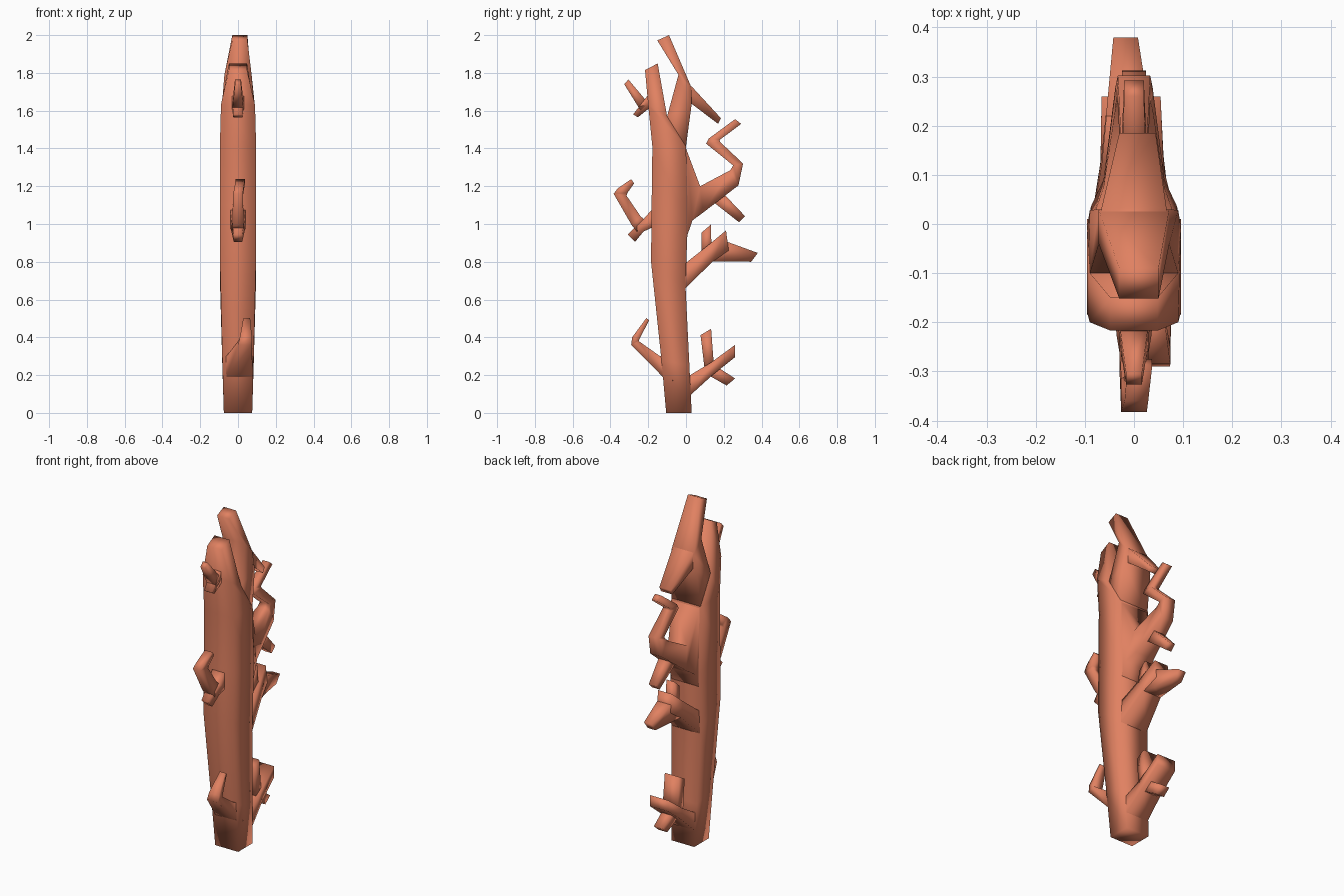
import bpy, bmesh
from mathutils import Vector

bark = bpy.data.materials.new("bark")
bark.diffuse_color = (0.75, 0.22, 0.12, 1)

BOX = [(1, 1), (-1, 1), (-1, -1), (1, -1)]


def limb(name, sections):
    """Loft a four-sided limb through sections (y1, z1, y2, z2, half width in x, centre x)."""
    bm = bmesh.new()
    rings = []
    for y1, z1, y2, z2, w, cx in sections:
        a, b = Vector((cx, y1, z1)), Vector((cx, y2, z2))
        mid, half = (a + b) / 2, (b - a) / 2
        rings.append([bm.verts.new(mid + half * u + Vector((w * v, 0, 0))) for u, v in BOX])
    for r, s in zip(rings, rings[1:]):
        for i in range(4):
            j = (i + 1) % 4
            bm.faces.new((r[i], r[j], s[j], s[i]))
    bm.faces.new(rings[0])
    bm.faces.new(rings[-1])
    bmesh.ops.recalc_face_normals(bm, faces=bm.faces)
    for f in bm.faces:
        f.smooth = True
    me = bpy.data.meshes.new(name)
    bm.to_mesh(me)
    bm.free()
    me.materials.append(bark)
    ob = bpy.data.objects.new(name, me)
    bpy.context.collection.objects.link(ob)


# Trunk running up into the front fork, and the back fork with its spur
limb("trunk", [(-.105, 0, .03, 0, .075, 0), (-.13, .28, .018, .25, .083, 0),
               (-.185, .8, -.003, .68, .095, 0), (-.182, 1.1, .01, 1.02, .096, 0),
               (-.178, 1.41, 0, 1.41, .096, 0), (-.2, 1.63, -.1, 1.57, .09, 0),
               (-.217, 1.815, -.15, 1.85, .048, 0)])
limb("back_fork", [(-.14, 1.38, -.003, 1.39, .095, 0), (-.1, 1.57, .028, 1.62, .09, 0),
                   (-.04, 1.79, .03, 1.72, .072, 0), (-.152, 1.972, -.09, 2, .04, .01)])
limb("back_fork_spur", [(-.05, 1.62, -.04, 1.78, .07, 0), (.025, 1.64, .033, 1.725, .066, 0),
                        (.17, 1.53, .185, 1.56, .037, .007)])

# Front twigs
limb("front_top_stub", [(-.16, 1.64, -.18, 1.71, .035, 0), (-.255, 1.565, -.28, 1.58, .025, 0)])
limb("front_top_twig", [(-.2, 1.64, -.24, 1.6, .03, 0),
                        (-.305, 1.765, -.327, 1.74, .016, 0)])
limb("front_middle_stub", [(-.16, 1.1, -.16, .99, .042, 0), (-.23, 1.02, -.225, .96, .035, 0),
                           (-.308, .945, -.27, .905, .022, 0)])
limb("front_middle_twig", [(-.2, 1.01, -.26, .96, .03, 0), (-.24, 1.04, -.288, .995, .03, 0),
                           (-.315, 1.15, -.383, 1.16, .026, 0), (-.31, 1.165, -.36, 1.19, .024, .005),
                           (-.275, 1.215, -.29, 1.237, .025, .012)])
limb("front_low_twig", [(-.07, .32, -.07, .17, .08, 0), (-.137, .3, -.122, .19, .07, .008),
                        (-.25, .38, -.29, .36, .036, .037), (-.25, .385, -.285, .4, .032, .042),
                        (-.195, .49, -.21, .502, .018, .046)])

# Low back branch
limb("low_back_branch", [(-.04, .19, -.01, .07, .076, 0), (.022, .2, .03, .1, .073, 0),
                         (.13, .265, .14, .2, .064, -.004), (.26, .36, .26, .295, .06, -.006)])
limb("low_back_upright", [(.1, .22, .15, .22, .05, 0), (.077, .412, .133, .445, .045, 0)])
limb("low_back_twig", [(.1, .21, .14, .26, .035, 0), (.215, .145, .26, .182, .028, 0)])

# Middle back branch
limb("middle_back_branch", [(-.06, .74, -.06, .58, .09, 0), (-.012, .785, .002, .665, .088, 0),
                            (.12, .89, .14, .8, .06, -.006), (.212, .966, .226, .86, .045, -.012)])
limb("middle_back_spur", [(.1, .87, .14, .802, .058, -.006), (.22, .905, .21, .802, .045, -.012),
                          (.38, .847, .345, .8, .025, -.017)])
limb("middle_back_stub", [(.08, .82, .135, .86, .03, .01), (.083, .955, .132, .997, .025, .01)])

# Upper back branch, flaring into the trunk
limb("upper_back_branch", [(-.06, 1.42, -.06, .75, .09, 0), (0, 1.4, .035, 1.02, .088, 0),
                           (.075, 1.2, .09, 1.06, .062, 0), (.235, 1.285, .278, 1.205, .038, 0),
                           (.25, 1.31, .302, 1.32, .033, 0), (.107, 1.425, .18, 1.435, .027, 0),
                           (.12, 1.452, .178, 1.445, .025, 0), (.26, 1.555, .292, 1.53, .02, 0)])
limb("upper_back_twig", [(.14, 1.12, .19, 1.17, .035, 0), (.28, 1.01, .312, 1.042, .024, 0)])
